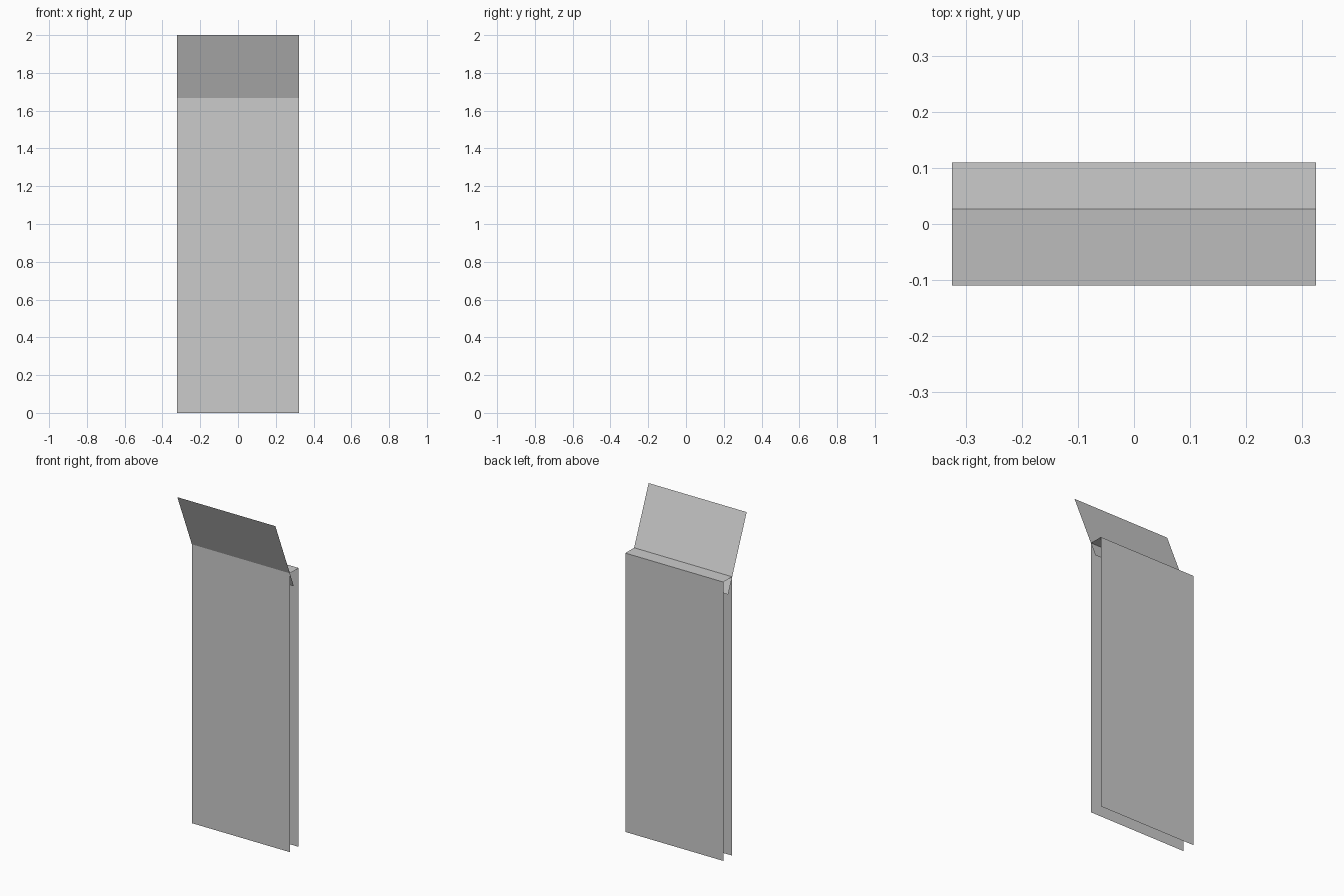
import bpy

if "Cube" in bpy.data.objects:
    bpy.data.objects.remove(bpy.data.objects["Cube"])

HALF_W = 0.324
FRONT_Y, BACK_Y, BODY_Z = 0.027, 0.11, 1.666


def sheet(name, profile):
    """Thin sheet: a (y, z) profile swept across the full width in x."""
    verts = [(x, y, z) for y, z in profile for x in (-HALF_W, HALF_W)]
    faces = [(2 * i, 2 * i + 1, 2 * i + 3, 2 * i + 2) for i in range(len(profile) - 1)]
    mesh = bpy.data.meshes.new(name)
    mesh.from_pydata(verts, [], faces)
    obj = bpy.data.objects.new(name, mesh)
    bpy.context.collection.objects.link(obj)
    return obj


# Folded body: front panel, flat top strip, back panel, open at ends and bottom
sheet("folded_body", [(FRONT_Y, 0), (FRONT_Y, BODY_Z), (BACK_Y, BODY_Z), (BACK_Y, 0)])

# Slanted panel: leans forward above the body, its lower edge runs inside the fold
t = 0.275
low = (FRONT_Y + t * (FRONT_Y + 0.11), BODY_Z - t * (2.0 - BODY_Z))
sheet("slanted_panel", [low, (FRONT_Y, BODY_Z), (-0.11, 2.0)])
